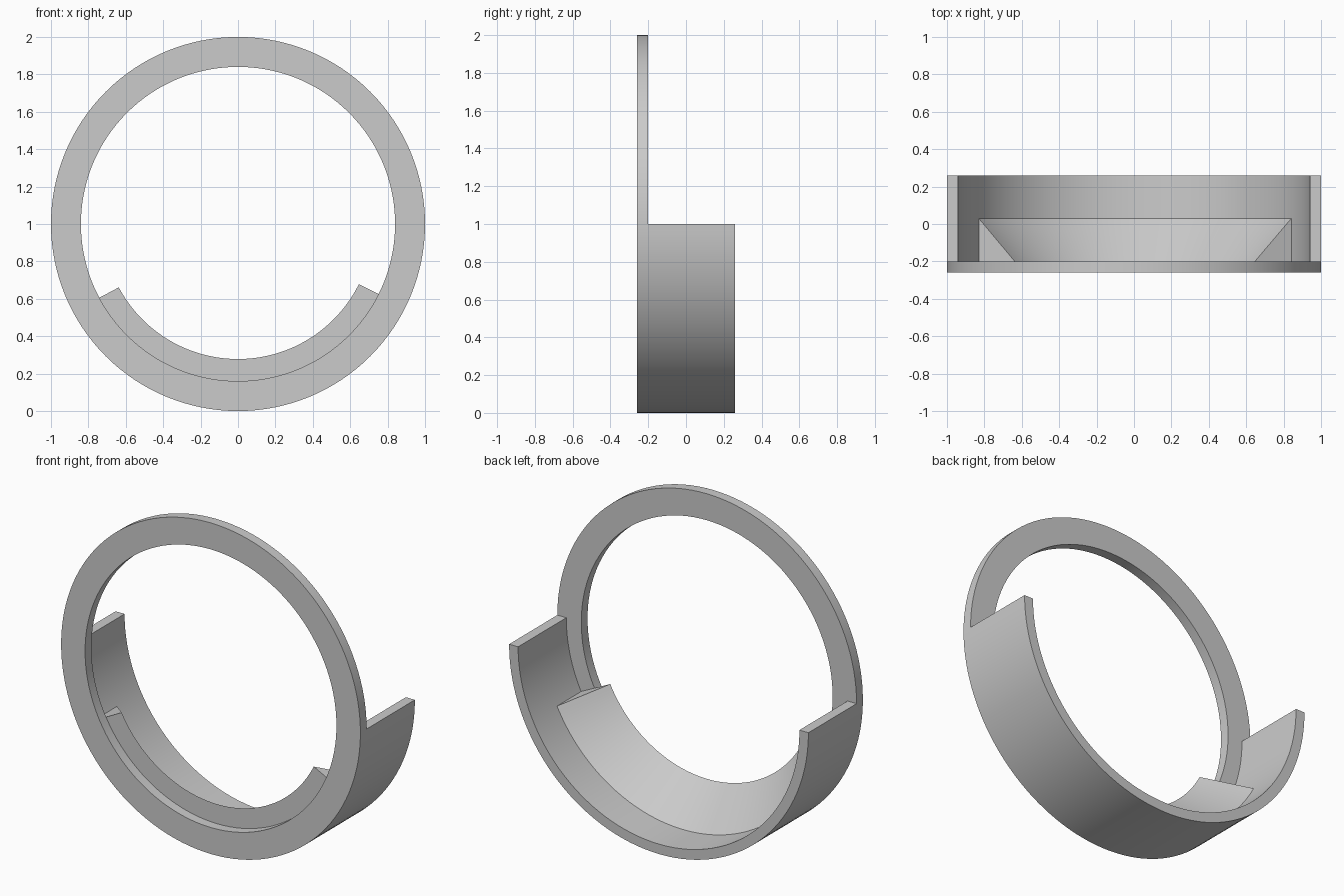
import bpy
import bmesh
from math import cos, sin, radians

if "Cube" in bpy.data.objects:
    bpy.data.objects.remove(bpy.data.objects["Cube"], do_unlink=True)

# Single grey plastic
grey = bpy.data.materials.new("plain_grey")
grey.use_nodes = True
colour = (0.6, 0.6, 0.6, 1)
grey.diffuse_color = colour
grey.node_tree.nodes["Principled BSDF"].inputs["Base Color"].default_value = colour

CENTRE_Z = 1.0
FRONT, FLANGE_BACK, BACK = -0.26, -0.2, 0.26


def sweep(name, profile, start, end, steps):
    """Sweep a (radius, y) profile around the y axis between two angles."""
    full = end - start >= 360
    bm = bmesh.new()
    rings = []
    for i in range(steps if full else steps + 1):
        a = radians(start + (end - start) * i / steps)
        rings.append([bm.verts.new((r * cos(a), y, CENTRE_Z + r * sin(a)))
                      for r, y in profile])
    pairs = list(zip(rings, rings[1:]))
    if full:
        pairs.append((rings[-1], rings[0]))
    n = len(profile)
    for p, q in pairs:
        for j in range(n):
            k = (j + 1) % n
            bm.faces.new((p[j], p[k], q[k], q[j]))
    if not full:
        bm.faces.new(rings[0])
        bm.faces.new(rings[-1])
    bmesh.ops.recalc_face_normals(bm, faces=bm.faces)
    mesh = bpy.data.meshes.new(name)
    bm.to_mesh(mesh)
    bm.free()
    mesh.materials.append(grey)
    obj = bpy.data.objects.new(name, mesh)
    bpy.context.collection.objects.link(obj)
    bpy.ops.object.select_all(action="DESELECT")
    obj.select_set(True)
    bpy.context.view_layer.objects.active = obj
    bpy.ops.object.shade_smooth_by_angle(angle=radians(30))
    return obj


def band(inner, outer, front, back):
    return [(inner, front), (outer, front), (outer, back), (inner, back)]


# Full front flange
sweep("front_flange", band(0.84, 1.0, FRONT, FLANGE_BACK), 0, 360, 128)
# Lower half shell behind the flange
sweep("half_shell", band(0.94, 1.0, FLANGE_BACK, BACK), 180, 360, 64)
# Sloping wedge inside the shell
sweep("inner_wedge", [(0.722, FLANGE_BACK), (0.94, FLANGE_BACK), (0.94, 0.03)],
      208, 333.5, 48)
